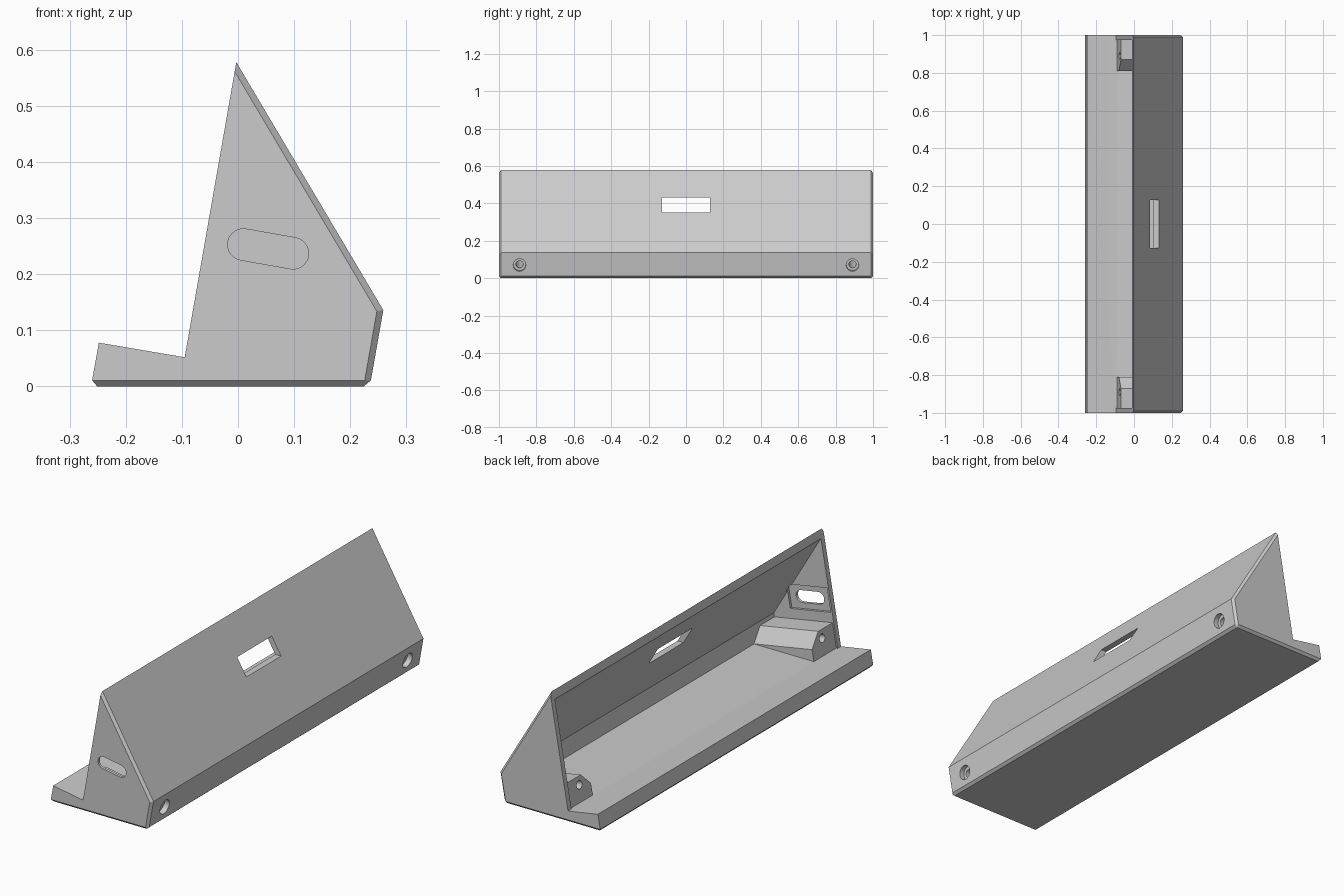
import bpy, bmesh, math
from mathutils import Vector

default = bpy.data.objects.get("Cube")
if default:
    bpy.data.objects.remove(default)

# One grey plastic for the whole part
grey = bpy.data.materials.new("grey_plastic")
grey.use_nodes = True
colour = (0.6, 0.6, 0.6, 1)
grey.diffuse_color = colour
grey.node_tree.nodes["Principled BSDF"].inputs["Base Color"].default_value = colour

# Tilted frame: u runs into the case, v runs up the opening, origin at the lip
TILT = math.radians(10)
LIP = Vector((-0.095, 0, 0.052))
U = Vector((math.cos(TILT), 0, -math.sin(TILT)))
V = Vector((math.sin(TILT), 0, math.cos(TILT)))


def along_y(p, y):
    return Vector((p[0], y, p[1]))


def tilted_along_y(p, y):
    return LIP + U * p[0] + V * p[1] + Vector((0, y, 0))


def tilted_along_u(p, u):
    return LIP + U * u + V * p[1] + Vector((0, p[0], 0))


def prism(name, profile, place, low, high, scale_high=None):
    """Extrude a profile between two depths; place() maps it into the model."""
    bm = bmesh.new()
    a = [bm.verts.new(place(p, low)) for p in profile]
    b = [bm.verts.new(place(p, high)) for p in profile]
    bm.faces.new(a)
    bm.faces.new(b[::-1])
    n = len(profile)
    for i in range(n):
        j = (i + 1) % n
        bm.faces.new((a[i], b[i], b[j], a[j]))
    bmesh.ops.recalc_face_normals(bm, faces=bm.faces)
    mesh = bpy.data.meshes.new(name)
    bm.to_mesh(mesh)
    bm.free()
    mesh.materials.append(grey)
    obj = bpy.data.objects.new(name, mesh)
    bpy.context.collection.objects.link(obj)
    return obj


def cut(target, cutter):
    """Subtract the cutter, then discard it."""
    cutter.hide_render = True
    mod = target.modifiers.new("cut", 'BOOLEAN')
    mod.operation = 'DIFFERENCE'
    mod.solver = 'EXACT'
    mod.object = cutter
    bpy.context.view_layer.objects.active = target
    bpy.ops.object.modifier_apply(modifier=mod.name)
    bpy.data.objects.remove(cutter)


def arc(cx, cy, r, start, end, steps):
    angles = [math.radians(start + (end - start) * i / steps) for i in range(steps + 1)]
    return [(cx + r * math.cos(t), cy + r * math.sin(t)) for t in angles]


# Solid wedge with a front lip
outline = [(-0.262, 0), (-0.248, 0.078), (LIP.x, LIP.z),
           (-0.003, 0.578), (0.259, 0.136), (0.235, 0)]
body = prism("wedge_case", outline, along_y, -1, 1)

# Chamfer the bottom rim and the end edges of the back and slope
bm = bmesh.new()
bm.from_mesh(body.data)


def chamfered(edge):
    p, q = (v.co for v in edge.verts)
    on_bottom = max(p.z, q.z) < 0.001
    on_end = abs(p.y - q.y) < 0.001
    on_rear = min(p.x, q.x) > -0.01
    return on_bottom or (on_end and on_rear)


bmesh.ops.bevel(bm, geom=[e for e in bm.edges if chamfered(e)], offset=0.011,
                segments=1, affect='EDGES', clamp_overlap=True)
bmesh.ops.recalc_face_normals(bm, faces=bm.faces)
bm.to_mesh(body.data)
bm.free()

# Hollow interior, leaving a screw boss in each lower corner
apex = LIP + V * 0.494
apex_out = apex - U * 0.06
lip_out = LIP - U * 0.06 + V * 0.03
hollow = [(LIP.x, LIP.z), (0.218, LIP.z), (0.232, 0.13), (apex.x, apex.z),
          (apex_out.x, apex_out.z), (lip_out.x, lip_out.z)]
cavity = prism("cavity_cutter", hollow, along_y, -0.975, 0.975)
boss_shape = [(1.05, -0.1), (0.81, -0.1), (0.81, 0.055), (0.87, 0.115), (1.05, 0.115)]
for side in (-1, 1):
    shape = [(side * y, v) for y, v in boss_shape]
    cut(cavity, prism("boss", shape, tilted_along_u, 0.006, 0.5))
cut(body, cavity)

# Counterbored screw holes through the bosses
for side in (-1, 1):
    for radius, start in ((0.019, -0.02), (0.034, 0.31)):
        circle = arc(side * 0.89, 0.077, radius, 0, 337.5, 15)
        cut(body, prism("screw_hole", circle, tilted_along_u, start, 0.45))

# Window through the sloping face
window = [(-0.2, 0.35), (0.3, 0.35), (0.3, 0.43), (0.02, 0.43)]
cut(body, prism("window_cutter", window, along_y, -0.127, 0.127))

# Cable slot in the front end, with a shallow recess inside
u0, v0 = 0.113, 0.216
recess = [(u0 - 0.105, v0 - 0.055), (u0 + 0.105, v0 - 0.055),
          (u0 + 0.105, v0 + 0.055), (u0 - 0.105, v0 + 0.055)]
cut(body, prism("recess_cutter", recess, tilted_along_y, -0.987, -0.96))
slot = arc(u0 + 0.045, v0, 0.028, -90, 90, 10) + arc(u0 - 0.045, v0, 0.028, 90, 270, 10)
cut(body, prism("slot_cutter", slot, tilted_along_y, -1.05, -0.9))

# Smooth only the round holes
for o in bpy.context.selected_objects:
    o.select_set(False)
body.select_set(True)
bpy.context.view_layer.objects.active = body
bpy.ops.object.shade_smooth_by_angle(angle=math.radians(25))
